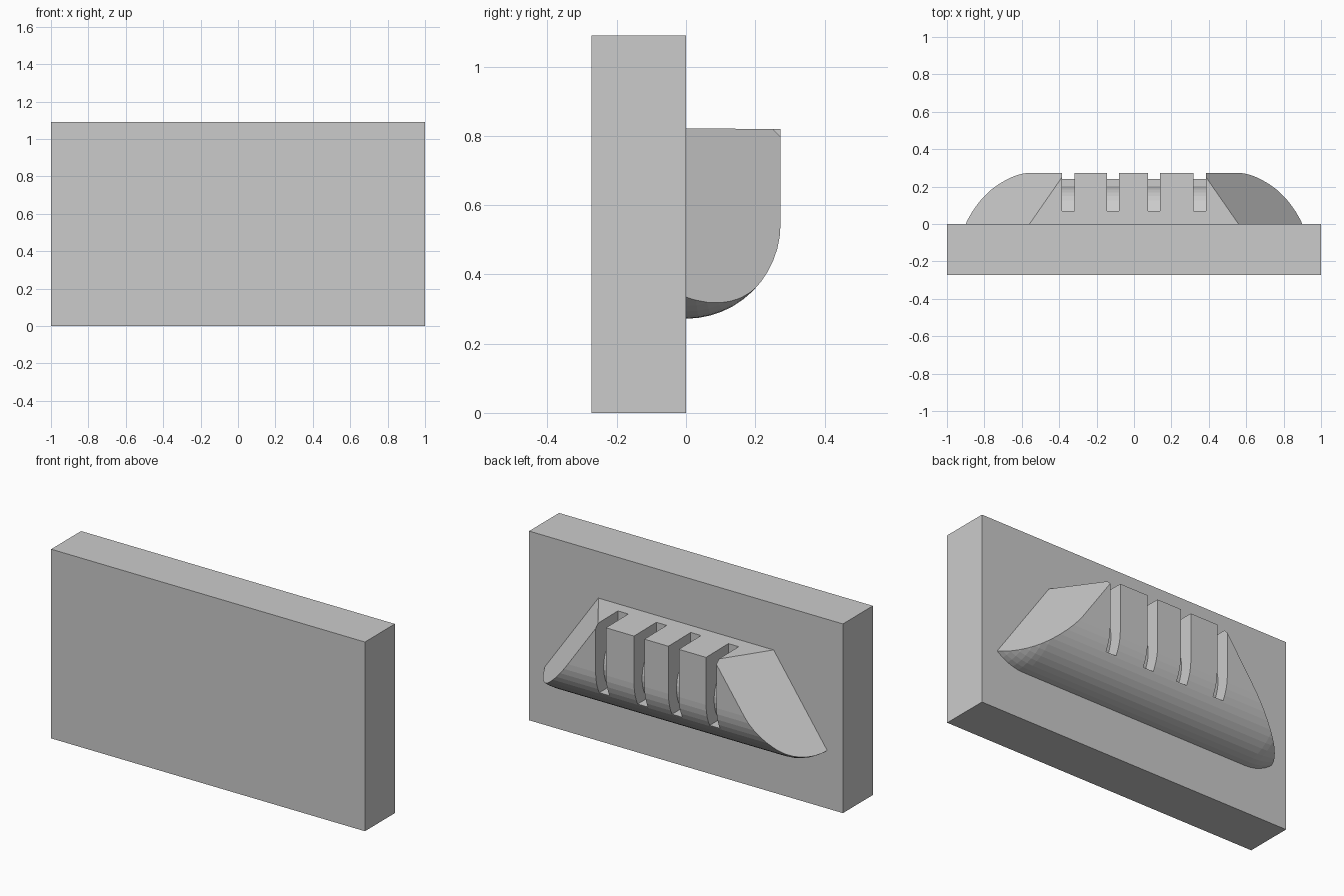
import bpy, bmesh, math
from mathutils import Vector

if "Cube" in bpy.data.objects:
    bpy.data.objects.remove(bpy.data.objects["Cube"])

R = 0.273          # plate thickness and body radius
ZC = 0.545         # height of the body's rounded axis
N = 12             # segments per quarter turn


def make_object(name, bm):
    bmesh.ops.recalc_face_normals(bm, faces=bm.faces[:])
    mesh = bpy.data.meshes.new(name)
    bm.to_mesh(mesh)
    bm.free()
    ob = bpy.data.objects.new(name, mesh)
    bpy.context.collection.objects.link(ob)
    return ob


def extrude_profile(bm, profile, x0, x1):
    """Extrude a (y, z) profile along x."""
    face = bm.faces.new([bm.verts.new((x0, y, z)) for y, z in profile])
    ext = bmesh.ops.extrude_face_region(bm, geom=[face])
    verts = [v for v in ext["geom"] if isinstance(v, bmesh.types.BMVert)]
    bmesh.ops.translate(bm, verts=verts, vec=(x1 - x0, 0, 0))


def cut(bm, point, normal):
    """Remove everything on the normal side of a plane and cap the hole."""
    res = bmesh.ops.bisect_plane(bm, geom=bm.verts[:] + bm.edges[:] + bm.faces[:],
                                 plane_co=point, plane_no=normal, clear_outer=True)
    edges = [e for e in res["geom_cut"] if isinstance(e, bmesh.types.BMEdge)]
    bmesh.ops.contextual_create(bm, geom=edges)


# Back plate
bm = bmesh.new()
extrude_profile(bm, [(-R, 0), (0, 0), (0, 1.09), (-R, 1.09)], -1, 1)
make_object("back_plate", bm)

# Body: hull of two rounded ends, carried straight up to the top
bm = bmesh.new()
for side in (-1, 1):
    for i in range(N + 1):
        a = math.pi / 2 * i / N
        for j in range(N + 1):
            b = math.pi / 2 * j / N
            # polar axis along x, so the long bands run straight
            x = side * (1 - R + R * math.sin(a))
            y = R * math.cos(a) * math.sin(b)
            z = ZC - R * math.cos(a) * math.cos(b)
            bm.verts.new((x, y, z))
            if j == N:
                bm.verts.new((x, y, 0.9))
bmesh.ops.remove_doubles(bm, verts=bm.verts[:], dist=1e-5)
hull = bmesh.ops.convex_hull(bm, input=bm.verts[:])
spare = [g for g in hull["geom_interior"] if isinstance(g, bmesh.types.BMVert)]
bmesh.ops.delete(bm, geom=spare, context="VERTS")
bmesh.ops.dissolve_limit(bm, angle_limit=0.002, verts=bm.verts[:], edges=bm.edges[:])

# Nearly level top and slanted ends
cut(bm, Vector((0, 0, 0.822)), Vector((0, 0.01, 1)))
for side in (-1, 1):
    cut(bm, Vector((side * 0.56, 0, 0.82)), Vector((side, 0.7, 0.7)))
body = make_object("slotted_body", bm)

# Slots wrapping round a curved core
slot = [(0.07, 0.95), (0.35, 0.95), (0.35, 0.415)]
core = 0.2
low, high = math.asin((0.415 - ZC) / core), math.acos(0.07 / core)
for i in range(N + 1):
    a = low + (high - low) * i / N
    slot.append((core * math.cos(a), ZC + core * math.sin(a)))
bm = bmesh.new()
for x in (-0.352, -0.112, 0.107, 0.352):
    extrude_profile(bm, slot, x - 0.033, x + 0.033)
cutter = make_object("slot_cutter", bm)
cutter.hide_render = True
cutter.hide_set(True)

mod = body.modifiers.new("slots", "BOOLEAN")
mod.operation = "DIFFERENCE"
mod.solver = "EXACT"
mod.object = cutter
